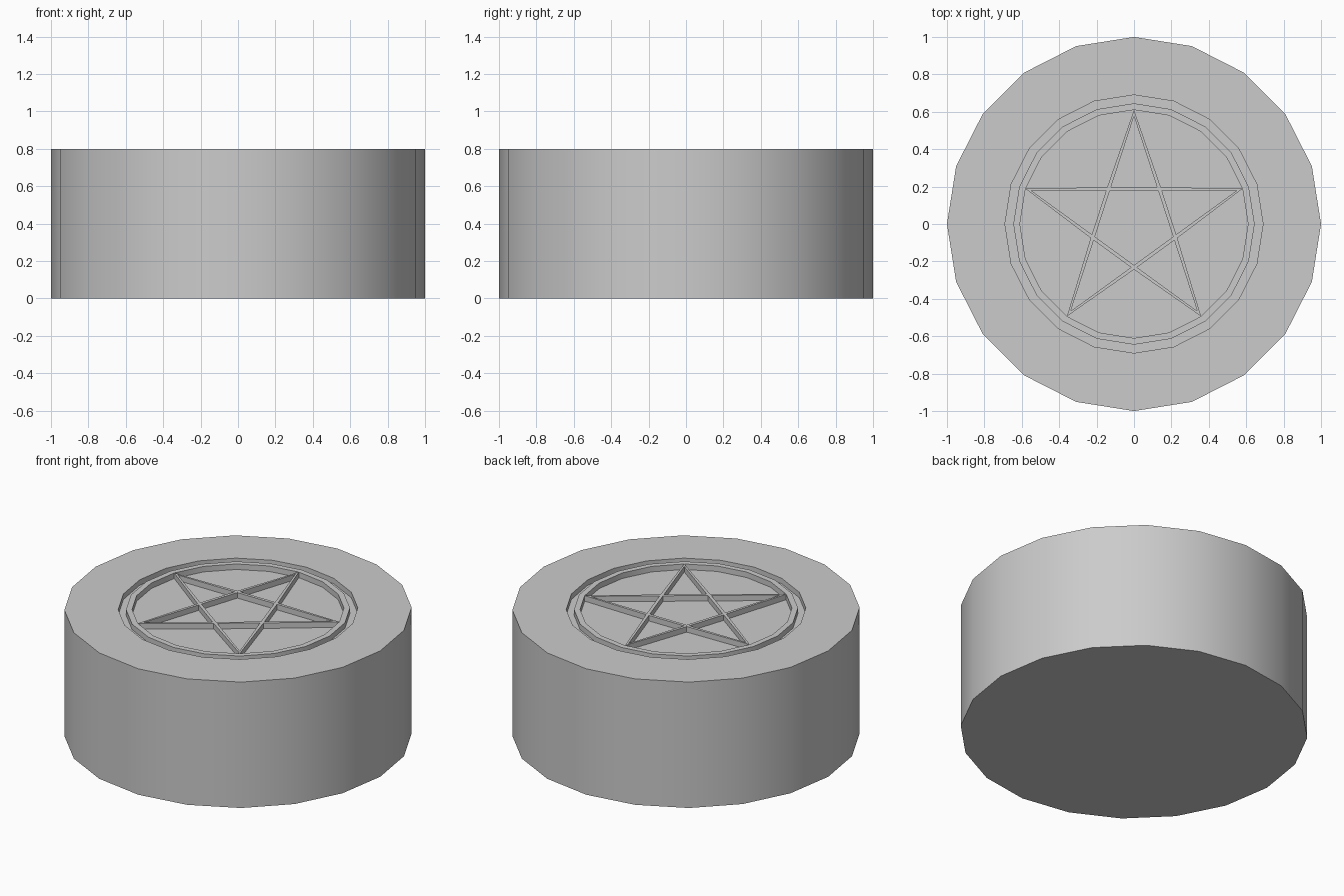
import bpy, bmesh
from math import sin, cos, tan, pi, radians

if "Cube" in bpy.data.objects:
    bpy.data.objects.remove(bpy.data.objects["Cube"])

SIDES, TOP, FLOOR = 20, 0.80, 0.765


def polar(r, deg):
    return (r * cos(radians(deg)), r * sin(radians(deg)))


# Round body: stepped profile swept around z, with raised ring inside a recess
profile = [(1, 0), (1, TOP), (0.69, TOP), (0.69, FLOOR),
           (0.645, FLOOR), (0.645, TOP), (0.61, TOP), (0.61, FLOOR)]
bm = bmesh.new()
loops = [[bm.verts.new((*polar(r, 90 + 360 * i / SIDES), z)) for i in range(SIDES)]
         for r, z in profile]
for a, b in zip(loops, loops[1:]):
    for i in range(SIDES):
        j = (i + 1) % SIDES
        bm.faces.new((a[i], a[j], b[j], b[i]))
bm.faces.new(loops[0][::-1])
bm.faces.new(loops[-1])
bmesh.ops.recalc_face_normals(bm, faces=bm.faces)
mesh = bpy.data.meshes.new("round_body")
bm.to_mesh(mesh)
bm.free()
body = bpy.data.objects.new("round_body", mesh)
bpy.context.collection.objects.link(body)
bpy.context.view_layer.objects.active = body
body.select_set(True)
bpy.ops.object.shade_smooth_by_angle(angle=radians(30))
body.select_set(False)

# Raised five-pointed star: outline with cut-out points and centre
h_in, h_out = 0.178, 0.197          # bar edges, distance from the centre
curve = bpy.data.curves.new("star_relief", 'CURVE')
curve.dimensions = '2D'
curve.fill_mode = 'BOTH'
curve.extrude = (TOP - FLOOR) / 2


def add_outline(points):
    s = curve.splines.new('POLY')
    s.points.add(len(points) - 1)
    for p, (x, y) in zip(s.points, points):
        p.co = (x, y, 0, 1)
    s.use_cyclic_u = True


notch = h_out / cos(pi / 5)
add_outline([polar(0.61 if i % 2 == 0 else notch, 90 + 36 * i) for i in range(10)])
add_outline([polar(h_in / cos(pi / 5), 54 + 72 * i) for i in range(5)])
apex = h_in / sin(pi / 10)
half = (apex - h_out) * tan(pi / 10)
for k in range(5):
    c, s = polar(1, 72 * k)
    tri = [(0, apex), (-half, h_out), (half, h_out)]
    add_outline([(x * c - y * s, x * s + y * c) for x, y in tri])

star = bpy.data.objects.new("star_relief", curve)
star.location.z = (TOP + FLOOR) / 2
bpy.context.collection.objects.link(star)
bpy.context.view_layer.objects.active = star
star.select_set(True)
bpy.ops.object.convert(target='MESH')
bpy.ops.object.shade_flat()
